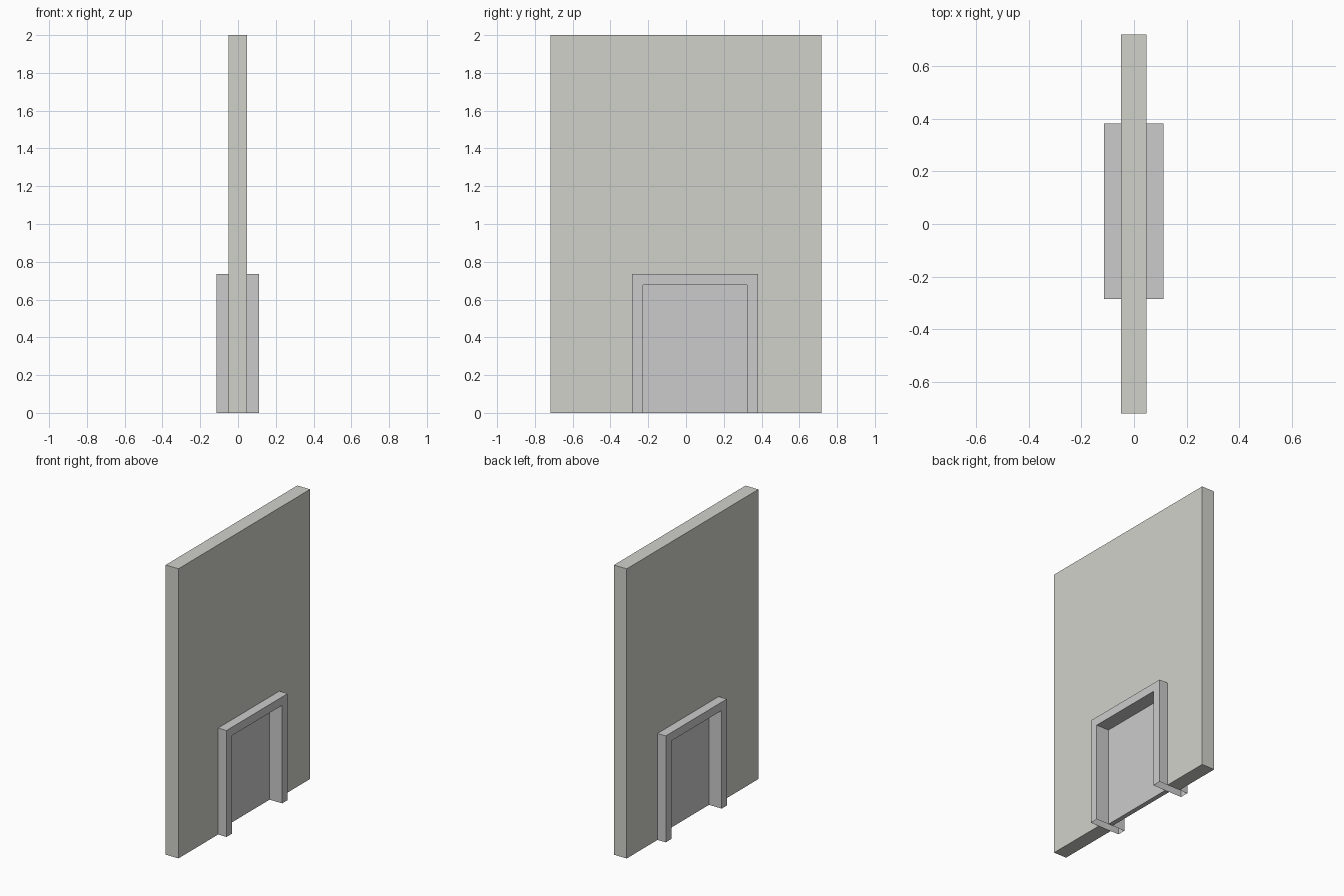
import bpy, bmesh

if "Cube" in bpy.data.objects:
    bpy.data.objects.remove(bpy.data.objects["Cube"])

WALL_Y, WALL_Z = 0.718, 2.0
OUT_L, OUT_R, OUT_Z = -0.285, 0.382, 0.735
IN_L, IN_R, IN_Z = -0.228, 0.322, 0.677


def extrude_profile(name, pts, x0, x1, open_bottom=False):
    """Extrude a counter-clockwise (y, z) outline along x."""
    bm = bmesh.new()
    back = [bm.verts.new((x0, y, z)) for y, z in pts]
    front = [bm.verts.new((x1, y, z)) for y, z in pts]
    bm.faces.new(front)
    bm.faces.new(back[::-1])
    n = len(pts)
    for i in range(n):
        j = (i + 1) % n
        if open_bottom and pts[i][1] == 0 and pts[j][1] == 0:
            continue
        bm.faces.new((back[i], back[j], front[j], front[i]))
    mesh = bpy.data.meshes.new(name)
    bm.to_mesh(mesh)
    bm.free()
    obj = bpy.data.objects.new(name, mesh)
    bpy.context.collection.objects.link(obj)
    return obj


def arch(left, right, top, in_left, in_right, in_top):
    """Outline of a block with a doorway cut up from its base."""
    return [(left, 0), (in_left, 0), (in_left, in_top), (in_right, in_top),
            (in_right, 0), (right, 0), (right, top), (left, top)]


# Wall slab with doorway
wall = extrude_profile("wall", arch(-WALL_Y, WALL_Y, WALL_Z, OUT_L, OUT_R, OUT_Z),
                       -0.05, 0.048)
mat = bpy.data.materials.new("wall_paint")
mat.diffuse_color = (0.64, 0.64, 0.6, 1)
mat.use_nodes = True
mat.node_tree.nodes["Principled BSDF"].inputs["Base Color"].default_value = mat.diffuse_color
wall.data.materials.append(mat)

# Door frame through the wall, hollow at the feet
extrude_profile("door_frame", arch(OUT_L, OUT_R, OUT_Z, IN_L, IN_R, IN_Z),
                -0.113, 0.112, open_bottom=True)

# Two door leaves with an interlocking toothed seam
TEETH = 9
seam = []
for i in range(TEETH):
    y = 0.07 if i % 2 == 0 else 0.02
    seam += [(y, IN_Z * i / TEETH), (y, IN_Z * (i + 1) / TEETH)]
extrude_profile("door_left", [(IN_L, 0)] + seam + [(IN_L, IN_Z)], -0.016, 0.016)
extrude_profile("door_right", [(IN_R, 0), (IN_R, IN_Z)] + seam[::-1], -0.016, 0.016)
